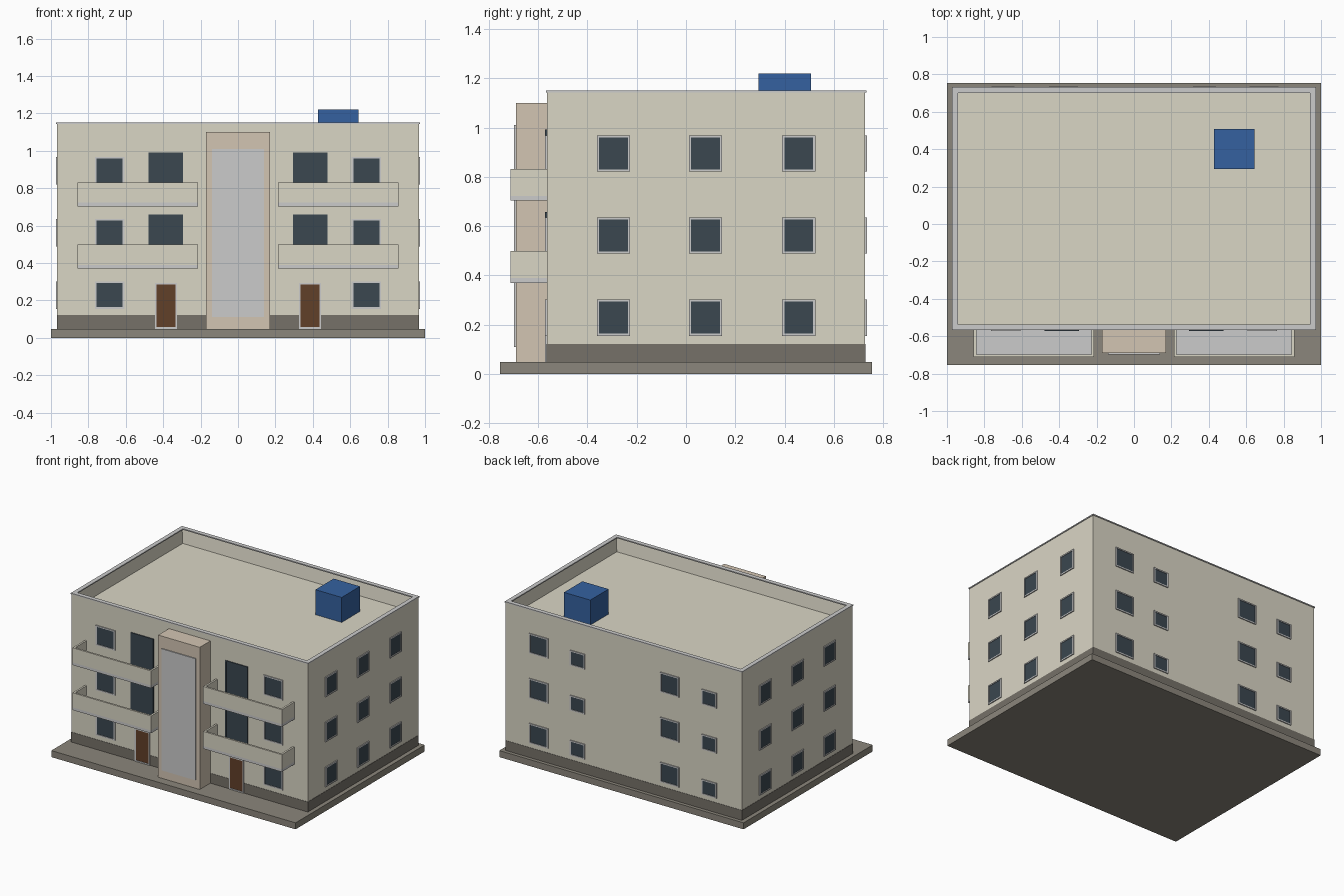
import bpy, bmesh
from mathutils import Vector

if "Cube" in bpy.data.objects:
    bpy.data.objects.remove(bpy.data.objects["Cube"])


def material(name, r, g, b):
    m = bpy.data.materials.new(name)
    m.diffuse_color = (r, g, b, 1)
    m.use_nodes = True
    m.node_tree.nodes["Principled BSDF"].inputs["Base Color"].default_value = m.diffuse_color
    return m


WALL = material("wall_plaster", .70, .67, .56)
TOWER = material("tower_plaster", .65, .56, .45)
DARK = material("plinth_dark", .18, .165, .14)
PAVE = material("paving", .26, .24, .20)
GLASS = material("glass", .043, .063, .08)
WOOD = material("door_wood", .12, .05, .022)
BLUE = material("tank_blue", .035, .12, .35)
TRIM = None  # light grey trim needs no material


def add_box(bm, x0, x1, y0, y1, z0, z1):
    lo, hi = Vector((x0, y0, z0)), Vector((x1, y1, z1))
    verts = bmesh.ops.create_cube(bm, size=1)["verts"]
    for v in verts:
        v.co = (lo + hi) / 2 + v.co * (hi - lo)


def finish(name, bm, mat):
    bmesh.ops.recalc_face_normals(bm, faces=bm.faces)
    me = bpy.data.meshes.new(name)
    bm.to_mesh(me)
    bm.free()
    ob = bpy.data.objects.new(name, me)
    if mat:
        me.materials.append(mat)
    bpy.context.collection.objects.link(ob)
    return ob


def boxes(name, mat, *dims):
    bm = bmesh.new()
    for d in dims:
        add_box(bm, *d)
    return finish(name, bm, mat)


BX, Y0, Y1 = .967, -.565, .727          # building footprint
BASE, ROOF, TOP = .048, 1.035, 1.15
STOREY = .333


def on_wall(side, u0, u1, z0, z1, proud):
    """Box dimensions for a thin panel standing proud of one outer wall."""
    e = .01
    return {"front": (u0, u1, Y0 - proud, Y0 + e, z0, z1),
            "back": (u0, u1, Y1 - e, Y1 + proud, z0, z1),
            "right": (BX - e, BX + proud, u0, u1, z0, z1),
            "left": (-BX - proud, -BX + e, u0, u1, z0, z1)}[side]


def openings(name, side, rects, fill, frame_mat=TRIM, f=.009):
    """Framed panels: a four-bar frame and a slightly recessed infill."""
    panels, bars = [], []
    for u0, u1, z0, z1 in rects:
        panels.append(on_wall(side, u0 + f, u1 - f, z0 + f, z1 - f, .003))
        for r in ((u0, u0 + f, z0, z1), (u1 - f, u1, z0, z1),
                  (u0 + f, u1 - f, z0, z0 + f), (u0 + f, u1 - f, z1 - f, z1)):
            bars.append(on_wall(side, *r, .007))
    boxes(name + "_panels", fill, *panels)
    boxes(name + "_frames", frame_mat, *bars)


def ring(name, mat, x, y0, y1, t, z0, z1):
    boxes(name, mat, (-x, x, y0, y0 + t, z0, z1), (-x, x, y1 - t, y1, z0, z1),
          (-x, -x + t, y0 + t, y1 - t, z0, z1), (x - t, x, y0 + t, y1 - t, z0, z1))


# Paved base
boxes("paved_base", PAVE, (-1, 1, -.755, .755, 0, BASE))

# Main block with a sunken flat roof behind the parapet
bm = bmesh.new()
add_box(bm, -BX, BX, Y0, Y1, BASE, TOP - .008)
bm.normal_update()
roof = max(bm.faces, key=lambda fc: fc.calc_center_median().z)
bmesh.ops.inset_region(bm, faces=[roof], thickness=.024)
for v in roof.verts:
    v.co.z = ROOF
finish("main_block", bm, WALL)

# Parapet coping and dark plinth band
ring("parapet_coping", TRIM, BX + .005, Y0 - .003, Y1 + .005, .032, TOP - .008, TOP)
ring("plinth_band", DARK, BX + .002, Y0 - .002, Y1 + .002, .01, BASE, .122)

# Stair tower with raised front panel
boxes("stair_tower", TOWER, (-.17, .17, -.69, Y0 + .005, BASE, 1.10))
boxes("tower_panel", TRIM, (-.14, .14, -.697, -.685, .11, 1.01))

# Roof tank
boxes("roof_tank", BLUE, (.428, .643, .294, .508, ROOF, 1.22))

# Windows on the side walls
storeys = [i * STOREY for i in range(3)]
side_rects = [(u, u + .135, .155 + s, .302 + s) for u in (-.362, .012, .39) for s in storeys]
for side in ("left", "right"):
    openings(side + "_windows", side, side_rects, GLASS)

# Back windows: two wide and two small columns
back = [(c - w / 2, c + w / 2, .155 + s, .155 + h + s)
        for c, w, h in ((.695, .155, .147), (.377, .122, .112),
                        (-.377, .155, .147), (-.70, .122, .112)) for s in storeys]
openings("back_windows", "back", back, GLASS)

# Front: mirrored windows, entrance doors, balcony doors and balconies
for label, m in (("right", 1), ("left", -1)):
    def span(a, b):
        return (min(a * m, b * m), max(a * m, b * m))

    openings(f"front_{label}_windows", "front",
             [(*span(.608, .765), .155 + s, .302 + s) for s in storeys], GLASS)
    openings(f"front_{label}_door", "front", [(*span(.325, .445), BASE, .293)], WOOD)
    openings(f"balcony_{label}_doors", "front",
             [(*span(.294, .478), .057 + s, .325 + s) for s in storeys[1:]], GLASS, GLASS)
    for i, s in enumerate(storeys[1:], 1):
        z0, z1, zt = .037 + s, .057 + s, .165 + s
        a, b = span(.213, .857)
        boxes(f"balcony_{label}_{i}_slab", TRIM, (a, b, -.712, Y0, z0, z1))
        t = .014
        boxes(f"balcony_{label}_{i}_parapet", WALL,
              (a, b, -.712, -.712 + t, z1, zt),
              (a, a + t, -.712 + t, Y0, z1, zt),
              (b - t, b, -.712 + t, Y0, z1, zt))
